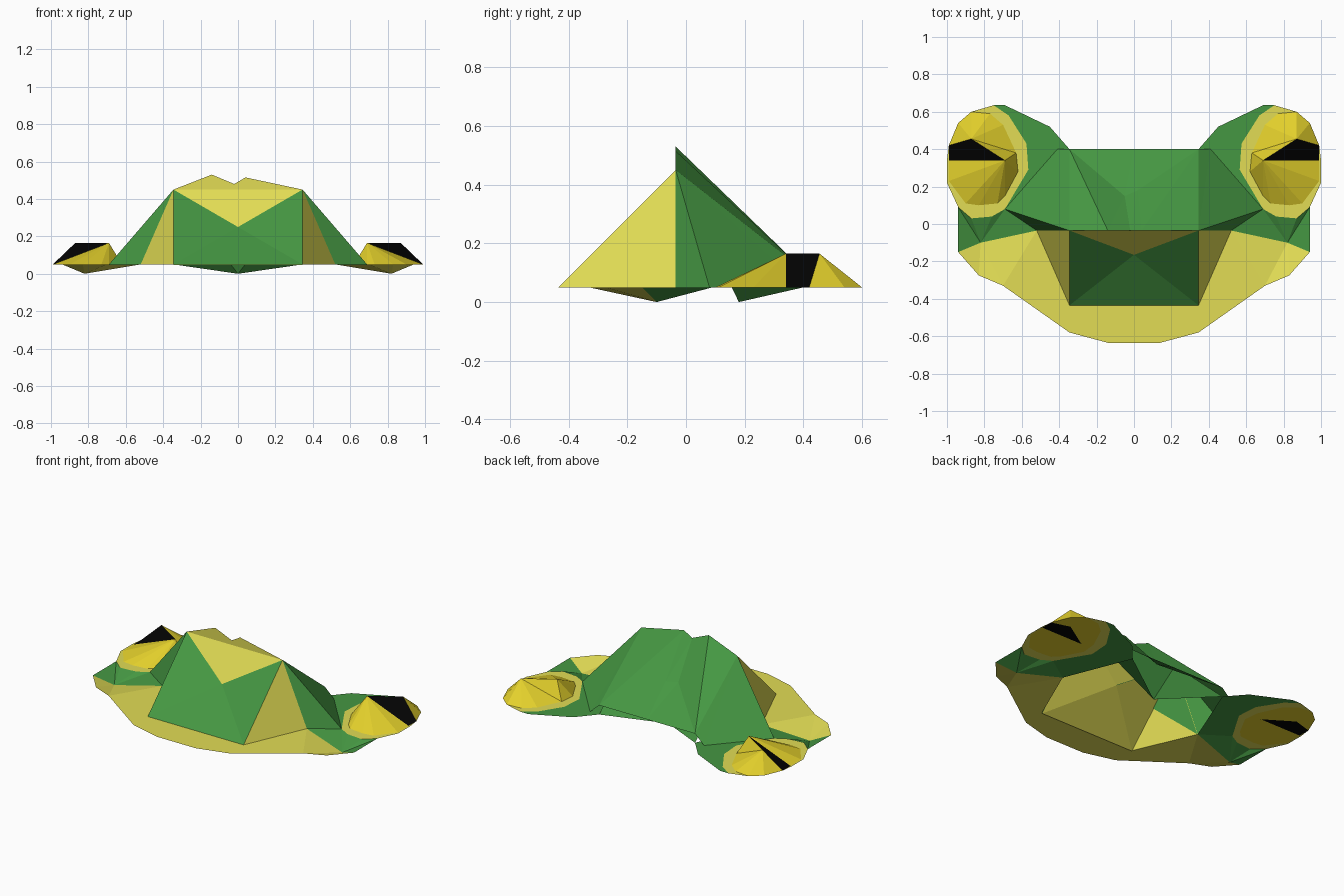
import bpy
import bmesh
from mathutils import Vector

default_cube = bpy.data.objects.get("Cube")
if default_cube:
    bpy.data.objects.remove(default_cube, do_unlink=True)


def make_material(name, red, green, blue):
    material = bpy.data.materials.new(name)
    material.use_nodes = True
    colour = (red, green, blue, 1)
    material.diffuse_color = colour
    shader = material.node_tree.nodes["Principled BSDF"]
    shader.inputs["Base Color"].default_value = colour
    shader.inputs["Roughness"].default_value = 0.8
    return material


skin_green = make_material("skin green", 0.06, 0.31, 0.055)
belly_yellow = make_material("pale belly yellow", 0.76, 0.72, 0.09)
eye_yellow = make_material("eye yellow", 0.78, 0.64, 0.025)
pupil_black = make_material("pupil black", 0.001, 0.001, 0.001)

RIM = 0.05  # height of the flat lower sheet


def flat(*points):
    """Lift plan points onto the rim plane."""
    return [Vector((x, y, RIM)) for x, y in points]


def fan(apex, points):
    """Triangles joining an apex to a chain of points."""
    return [(apex, first, second) for first, second in zip(points, points[1:])]


def mirrored(faces):
    flip = Vector((-1, 1, 1))
    return [[point * flip for point in face] for face in faces]


def build(name, faces, material, mirror=True, inside=False):
    """Make a folded sheet whose faces look upward (or down for linings)."""
    faces = list(faces) + (mirrored(faces) if mirror else [])
    bm = bmesh.new()
    for face in faces:
        bm.faces.new([bm.verts.new(point) for point in face])
    bmesh.ops.remove_doubles(bm, verts=bm.verts, dist=0.0005)
    bm.normal_update()
    outward = Vector((0, -0.2, 1))
    for face in bm.faces:
        if (face.normal.dot(outward) < 0) != inside:
            face.normal_flip()
    mesh = bpy.data.meshes.new(name)
    bm.to_mesh(mesh)
    bm.free()
    mesh.materials.append(material)
    item = bpy.data.objects.new(name, mesh)
    bpy.context.collection.objects.link(item)
    return item


# Shared fold corners
brow = Vector((0.345, -0.035, 0.45))
brow_right = brow * Vector((-1, 1, 1))
snout_dip = Vector((0, -0.165, 0.25))
nape = Vector((0.345, 0.40, 0.11))
nape_right = nape * Vector((-1, 1, 1))
nape_middle = Vector((0, 0.40, 0.11))
cheek_pit = Vector((0.82, -0.10, 0))
lip, lip_middle, cheek, jaw, temple = flat(
    (0.345, -0.435), (0, -0.435), (0.52, -0.035), (0.70, -0.33), (0.69, 0.08))
lip_right = lip * Vector((-1, 1, 1))
nape_foot, shoulder, lobe_tip = flat((0.41, 0.40), (0.45, 0.52), (0.69, 0.635))

# Crown ridge: two uneven peaks with a valley between
peak_right, valley, peak_left = [Vector((x, brow.y, z)) for x, z in
                                 ((-0.14, 0.53), (-0.02, 0.48), (0.04, 0.515))]

# Outer rim of the eye surround and the matching eye base
surround = flat((0.75, 0.635), (0.87, 0.60), (0.94, 0.54), (0.99, 0.42),
                (1, 0.34), (1, 0.22), (0.94, 0.09), (0.87, 0.03),
                (0.76, 0.04), (0.69, 0.08), (0.565, 0.29), (0.575, 0.43),
                (0.67, 0.58))
eye_base = flat((0.77, 0.59), (0.87, 0.60), (0.94, 0.54), (0.99, 0.42),
                (0.99, 0.34), (0.99, 0.23), (0.90, 0.11), (0.83, 0.10),
                (0.73, 0.11), (0.69, 0.15), (0.62, 0.28), (0.63, 0.38),
                (0.70, 0.53))

# Snout: green outside, yellow crown fold and yellow lining
snout_faces = [(brow_right, snout_dip, lip_right), (snout_dip, lip, lip_right),
               (snout_dip, brow, lip)]
build("snout_front", snout_faces, skin_green, mirror=False)
inset = Vector((0, 0.004, -0.004))
build("snout_lining", [[p + inset for p in f] for f in snout_faces],
      belly_yellow, mirror=False, inside=True)
build("crown_fold", [(brow_right, snout_dip, brow)], belly_yellow,
      mirror=False)
build("crown_front", [(brow_right, brow, peak_left, valley, peak_right)],
      belly_yellow, mirror=False, inside=True)
build("snout_side", [(brow, lip, cheek)], belly_yellow)

# Green fold tucked inside the snout side
tuck = Vector((-0.005, 0.003, -0.003))
build("snout_side_tuck", [[p + tuck for p in
                          (brow, brow.lerp(lip, 0.5), cheek)]], skin_green)

# Back of the head, dented between the two peaks
dent_right = Vector((-0.05, 0.15, 0.27))
dent_left = Vector((0.02, 0.18, 0.27))
build("head_back", [
    (brow_right, peak_right, nape_right), (peak_right, dent_right, nape_right),
    (peak_right, valley, dent_right), (valley, dent_left, dent_right),
    (valley, peak_left, dent_left), (peak_left, nape, dent_left),
    (peak_left, brow, nape), (dent_left, nape, nape_middle),
    (dent_right, dent_left, nape_middle), (dent_right, nape_middle, nape_right),
], skin_green, mirror=False)

# Pleat folded down beneath the back of the head
pleat_tip = Vector((0, 0.18, 0))
pleat_corner = Vector((nape.x, nape.y, RIM))
build("pleat_side", [(brow, pleat_tip, pleat_corner)], skin_green)
build("pleat_front", [(brow, pleat_tip, brow_right)], skin_green,
      mirror=False, inside=True)

# Sloping sides over a flat sheet that runs out into the eye lobes
build("head_side", fan(brow, [nape, nape_foot, temple, cheek]), skin_green)
build("eye_lobe", [(pleat_corner, shoulder, lobe_tip, surround[0],
                    surround[12], surround[11], surround[10], temple, cheek)],
      skin_green)

# Cheeks dented down to a pit, green behind and yellow ahead
cheek_corner, jaw_bend = flat((0.94, -0.15), (0.83, -0.275))
build("cheek_back", fan(cheek_pit, [cheek, temple, surround[8], surround[7],
                                   surround[6], cheek_corner]), skin_green)
build("cheek_front", fan(cheek_pit, [cheek, jaw, jaw_bend, cheek_corner]),
      belly_yellow)

# Flat chin, with the right jaw flap turned over
chin_edge = flat((0.345, -0.58), (0.14, -0.635), (0, -0.635))
build("chin", [(lip, jaw, chin_edge[0]), (lip, *chin_edge, lip_middle)],
      belly_yellow)
jaw_flap = [(cheek, jaw, lip)]
build("left_jaw_flap", jaw_flap, belly_yellow, mirror=False)
build("right_jaw_flap", mirrored(jaw_flap), belly_yellow, mirror=False,
      inside=True)

# Pale ring around each eye
count = len(eye_base)
ring = []
for i in range(count):
    j = (i + 1) % count
    corners = []
    for point in (surround[i], surround[j], eye_base[j], eye_base[i]):
        if point not in corners:
            corners.append(point)
    if len(corners) > 2:
        ring.append(corners)
build("eye_surround", ring, belly_yellow)

# Faceted eye rising to a short ridge, with a pupil stripe down the outside
eye_front = Vector((0.69, 0.34, 0.165))
eye_rear = Vector((0.87, 0.455, 0.165))
eye_faces = fan(eye_front, eye_base[4:12])
eye_faces += fan(eye_rear, eye_base[11:] + eye_base[:4])
eye_faces.append((eye_front, eye_base[11], eye_rear))
build("eye", eye_faces, eye_yellow)
build("pupil", [(eye_front, eye_rear, eye_base[3], eye_base[4])], pupil_black)

# Flat underside of each eye, with the pupil stripe carried across it
under_front, under_rear = flat(eye_front.xy, eye_rear.xy)
build("eye_underside", [(under_front, *eye_base[4:12]),
                        (under_rear, under_front, *eye_base[11:],
                         *eye_base[:4])], eye_yellow)
build("pupil_underside", [(under_front, under_rear, eye_base[3],
                           eye_base[4])], pupil_black)
